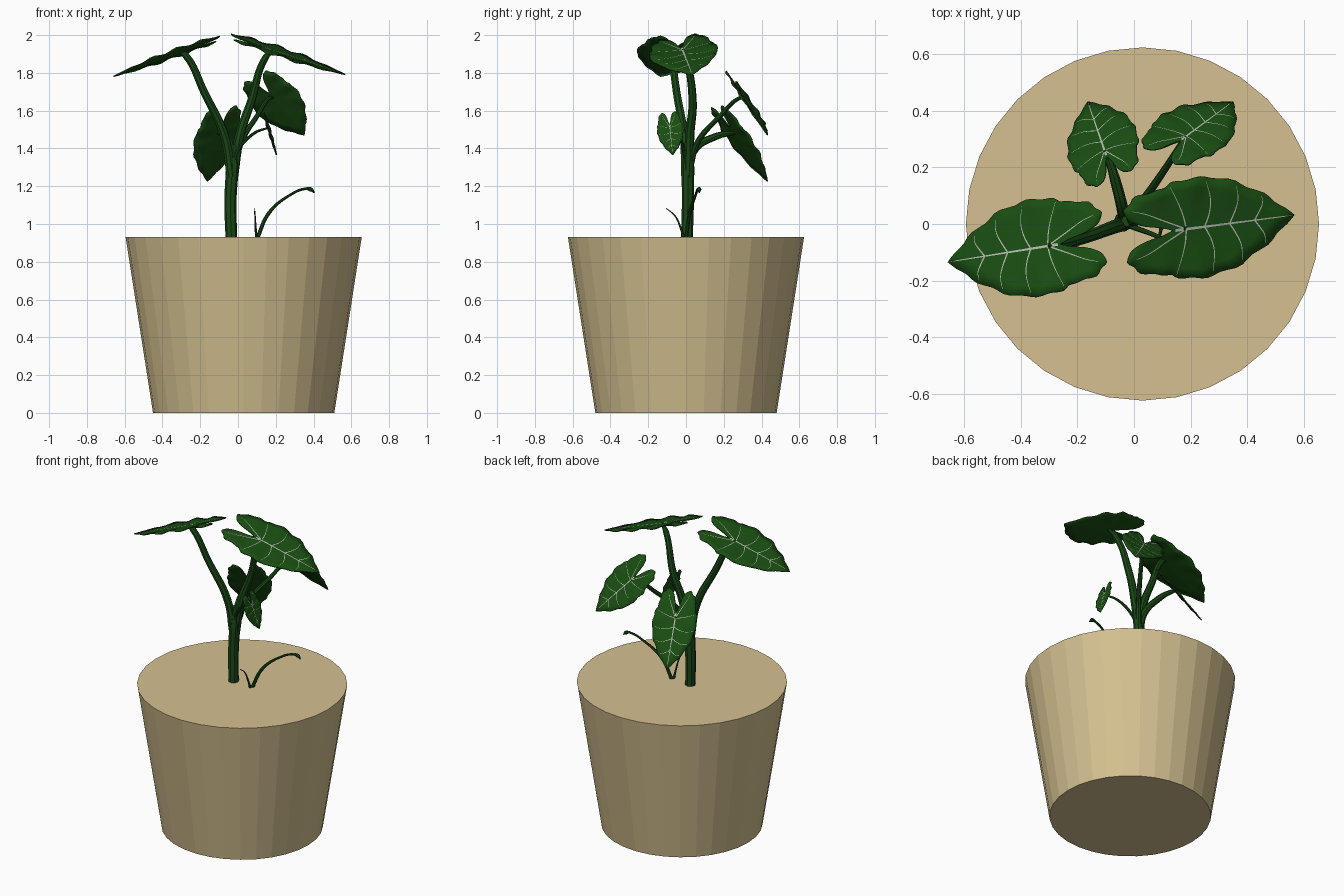
import bpy, bmesh, math
from mathutils import Vector

if "Cube" in bpy.data.objects:
    bpy.data.objects.remove(bpy.data.objects["Cube"])


def material(name, rgb):
    m = bpy.data.materials.new(name)
    m.diffuse_color = (*rgb, 1)
    m.use_nodes = True
    m.node_tree.nodes["Principled BSDF"].inputs["Base Color"].default_value = m.diffuse_color
    return m


POT = material("clay", (0.66, 0.53, 0.28))
LEAF = material("leaf_green", (0.01, 0.075, 0.006))
STEM = material("stem_green", (0.01, 0.065, 0.008))
VEIN = material("vein_pale", (0.45, 0.5, 0.42))


def add_mesh(name, bm, mat, smooth=False):
    me = bpy.data.meshes.new(name)
    bm.to_mesh(me)
    bm.free()
    for p in me.polygons:
        p.use_smooth = smooth
    me.materials.append(mat)
    ob = bpy.data.objects.new(name, me)
    bpy.context.collection.objects.link(ob)
    return ob


# Pot: closed tapered drum
bpy.ops.mesh.primitive_cone_add(vertices=32, radius1=0.48, radius2=0.625, depth=0.93,
                                location=(0.03, 0, 0.465))
pot = bpy.context.object
pot.name = "pot"
pot.data.materials.append(POT)


# Stems: tapered round tubes through (x, y, z, radius) points
def tube(name, pts):
    cu = bpy.data.curves.new(name, "CURVE")
    cu.dimensions = "3D"
    cu.bevel_depth = 1
    cu.bevel_resolution = 2
    cu.resolution_u = 8
    cu.use_fill_caps = True
    sp = cu.splines.new("BEZIER")
    sp.bezier_points.add(len(pts) - 1)
    for b, (x, y, z, r) in zip(sp.bezier_points, pts):
        b.co = (x, y, z)
        b.radius = r
        b.handle_left_type = b.handle_right_type = "AUTO"
    cu.materials.append(STEM)
    ob = bpy.data.objects.new(name, cu)
    bpy.context.collection.objects.link(ob)
    bpy.ops.object.select_all(action="DESELECT")
    ob.select_set(True)
    bpy.context.view_layer.objects.active = ob
    bpy.ops.object.convert(target="MESH")
    bpy.ops.object.shade_smooth_by_angle()


tube("main_stem", [(-.035, .005, .92, .031), (-.04, .01, 1.12, .032),
                   (-.03, .01, 1.30, .034), (-.025, .01, 1.42, .02)])
tube("left_stalk", [(-.035, 0, 1.25, .026), (-.07, -.01, 1.46, .024),
                    (-.18, -.05, 1.70, .021), (-.275, -.075, 1.89, .019), (-.305, -.078, 1.91, .01)])
tube("right_stalk", [(-.025, .015, 1.25, .026), (.01, .02, 1.47, .025),
                     (.07, .035, 1.65, .022), (.145, .0, 1.88, .018), (.185, -.018, 1.92, .009)])
tube("back_left_stalk", [(-.035, .01, 1.28, .022), (-.04, .05, 1.40, .021),
                         (-.065, .15, 1.46, .019), (-.09, .23, 1.48, .014), (-.104, .26, 1.48, .008)])
tube("back_right_stalk", [(-.02, .02, 1.30, .018), (.015, .06, 1.43, .016),
                          (.10, .18, 1.57, .013), (.165, .28, 1.665, .011), (.185, .31, 1.67, .006)])
tube("small_stalk", [(-.025, 0, 1.32, .012), (.0, -.012, 1.39, .01),
                     (.085, -.045, 1.48, .008), (.16, -.085, 1.51, .005)])
tube("sprout", [(.10, .0, .92, .011), (.165, .02, 1.06, .010), (.27, .05, 1.15, .007),
                (.36, .065, 1.187, .007), (.385, .07, 1.183, .012), (.405, .07, 1.165, .003)])
tube("sprout_blade", [(.098, -.01, .92, .008), (.094, -.025, .97, .006),
                      (.09, -.06, 1.045, .004), (.088, -.105, 1.083, .002)])


# Leaf pattern: half outline in (along, across), stalk joint at origin, tip at (1, 0)
HALF = [(1, 0), (.83, .15), (.6, .31), (.35, .42), (.1, .455), (-.1, .43), (-.22, .385),
        (-.4, .36), (-.52, .28), (-.55, .18), (-.42, .085), (-.22, .035), (-.12, 0)]
VEINS = [[(.17, 0), (.22, .12), (.24, .25), (.21, .42)],
         [(.40, 0), (.46, .12), (.49, .22), (.48, .34)],
         [(.63, 0), (.68, .08), (.71, .14), (.71, .22)],
         [(0, 0), (-.02, .12), (-.06, .25), (-.12, .40)],
         [(0, 0), (-.2, .1), (-.36, .18), (-.48, .22)]]


def smooth_path(pts, n):
    P = [Vector(p) for p in pts]
    P = [2 * P[0] - P[1]] + P + [2 * P[-1] - P[-2]]
    out = []
    for a, b, c, d in zip(P, P[1:], P[2:], P[3:]):
        for i in range(n):
            t = i / n
            out.append(.5 * (2 * b + (c - a) * t + (2 * a - 5 * b + 4 * c - d) * t * t
                             + (3 * b - a - 3 * c + d) * t ** 3))
    return out + [P[-2]]


def height(t, s):
    # ripples grow towards the edge, slight fold along the midrib
    return .016 * math.sin(17 * t) * min(1, abs(s) / .4) ** 2 + .04 * abs(s) - .01


def leaf(name, joint, tip, side, width=1.0):
    joint, tip, side = Vector(joint), Vector(tip), Vector(side)
    size = (tip - joint).length
    a = (tip - joint).normalized()
    w = (side - a * side.dot(a)).normalized()
    n = a.cross(w)
    if n.z < 0:
        w, n = -w, -n

    def place(t, s, lift=0.0):
        return joint + size * (a * t + w * s * width + n * height(t, s)) + n * lift

    # blade: fan of rings around the joint
    edge = smooth_path(HALF, 4)
    for i, p in enumerate(edge[1:-1], 1):
        edge[i] = p * (1 + .022 * math.sin(i * 1.35) * min(1, p.y / .2))
    loop = edge + [Vector((p.x, -p.y)) for p in reversed(edge[1:-1])]
    bm = bmesh.new()
    centre = bm.verts.new(place(0, 0))
    rings = [[bm.verts.new(place(p.x * r, p.y * r)) for p in loop]
             for r in (.2, .4, .6, .8, 1)]
    m = len(loop)
    for i in range(m):
        j = (i + 1) % m
        bm.faces.new((centre, rings[0][i], rings[0][j]))
        for inner, outer in zip(rings, rings[1:]):
            bm.faces.new((inner[i], outer[i], outer[j], inner[j]))
    bmesh.ops.recalc_face_normals(bm, faces=bm.faces[:])
    ob = add_mesh(name, bm, LEAF, True)
    mod = ob.modifiers.new("thickness", "SOLIDIFY")
    mod.thickness = .006
    mod.offset = 0

    # veins: tapered ribbons just above the blade
    bm = bmesh.new()
    paths = [([(-.1, 0), (.2, 0), (.6, 0), (.97, 0)], .013)]
    for v in VEINS:
        for k in (1, -1):
            paths.append(([(x, k * y) for x, y in v], .007))
    for pts, wide in paths:
        path = smooth_path(pts, 5)
        prev = None
        for i, p in enumerate(path):
            d = (path[min(i + 1, len(path) - 1)] - path[max(i - 1, 0)]).normalized()
            q = Vector((-d.y, d.x)) * wide * (1 - .75 * i / (len(path) - 1))
            pair = [bm.verts.new(place(p.x, p.y, .0045) + size * o * (a * q.x + w * q.y))
                    for o in (-1, 1)]
            if prev:
                bm.faces.new((prev[0], pair[0], pair[1], prev[1]))
            prev = pair
    add_mesh(name + "_veins", bm, VEIN)


# Five leaves: stalk joint, tip, sideways direction
leaf("left_leaf", (-.305, -.078, 1.91), (-.66, -.135, 1.785), (0, -1, .12))
leaf("right_leaf", (.185, -.018, 1.92), (.569, .032, 1.795), (0, 1, .14), .97)
leaf("back_left_leaf", (-.104, .26, 1.48), (-.164, .434, 1.227), (.23, .09, .04), .92)
leaf("back_right_leaf", (.185, .31, 1.67), (.352, .434, 1.472), (.24, -.09, .08), 1.03)
leaf("small_leaf", (.16, -.085, 1.51), (.205, -.07, 1.365), (.08, 1, .05))
